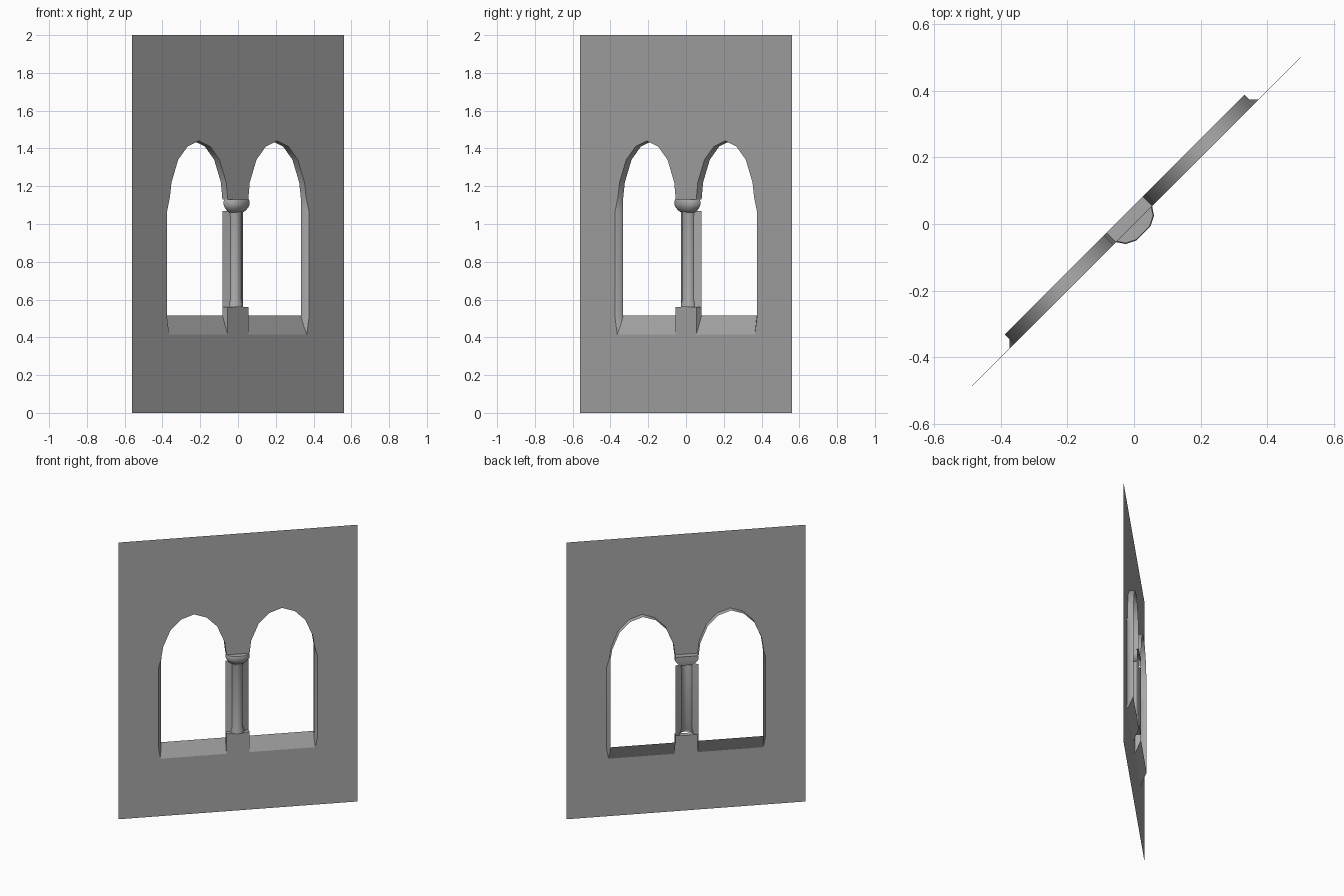
import bpy, bmesh, math

cube = bpy.data.objects.get("Cube")
if cube:
    bpy.data.objects.remove(cube, do_unlink=True)

stone = bpy.data.materials.new("grey_stone")
stone.use_nodes = True
GREY = (0.4, 0.4, 0.4, 1)
stone.diffuse_color = GREY
stone.node_tree.nodes["Principled BSDF"].inputs["Base Color"].default_value = GREY

PIER, HALF, DEPTH = 0.077, 0.795, 0.04
SILL, PEDESTAL, SPRING = 0.415, 0.56, 1.13


def finish(bm, name, smooth=False):
    """Local x runs along the wall, local y points behind it; turn it 45 degrees."""
    mesh = bpy.data.meshes.new(name)
    bm.to_mesh(mesh)
    bm.free()
    mesh.materials.append(stone)
    ob = bpy.data.objects.new(name, mesh)
    bpy.context.collection.objects.link(ob)
    ob.rotation_euler.z = math.radians(45)
    if smooth:
        bpy.ops.object.select_all(action='DESELECT')
        ob.select_set(True)
        bpy.context.view_layer.objects.active = ob
        bpy.ops.object.shade_smooth_by_angle(angle=math.radians(40))
    return ob


def loft(bm, rows, closed):
    """Skin neighbouring rows of points with quads."""
    rows = [[bm.verts.new(p) for p in row] for row in rows]
    for low, high in zip(rows, rows[1:]):
        n = len(low)
        for i in range(n if closed else n - 1):
            j = (i + 1) % n
            bm.faces.new((low[i], low[j], high[j], high[i]))
    return rows


def opening(depth):
    """Outline of the twin window at a depth behind the wall face."""
    t = depth / DEPTH
    flare = 0.02 * max(0, 1 - 2 * t)
    sill = SILL + 0.1 * t
    mid = 0.293
    half = [(PIER, PEDESTAL), (PIER, sill), (0.51 + flare / 4, sill),
            (0.51 + flare, 0.5 + 0.03 * t), (0.51 + flare, 1.07), (0.51, 1.14)]
    arch = [(0.205, 1.22), (0.155, 1.34), (0.085, 1.41), (0, 1.44)]
    half += [(mid + x, z) for x, z in arch]
    half += [(mid - x, z) for x, z in reversed(arch[:-1])]
    half += [(PIER, SPRING)]
    loop = half + [(-x, z) for x, z in reversed(half)]
    return [(x, depth, z) for x, z in loop]


# Thin wall sheet around the opening
bm = bmesh.new()
frame = [(-HALF, 0, 0), (HALF, 0, 0), (HALF, 0, 2), (-HALF, 0, 2)]
for outline in (frame, opening(0)):
    vs = [bm.verts.new(p) for p in outline]
    for i, v in enumerate(vs):
        bm.edges.new((v, vs[(i + 1) % len(vs)]))
bmesh.ops.triangle_fill(bm, edges=bm.edges[:], use_beauty=True)
for f in bm.faces:
    f.normal_update()
    if f.normal.y > 0:
        f.normal_flip()
finish(bm, "wall")

# Sloped sills, chamfered jambs, arch soffits and pedestal sides
bm = bmesh.new()
loft(bm, [opening(d) for d in (0, DEPTH / 2, DEPTH)], True)
finish(bm, "window_reveals", True)

# Open-backed column with side wings and flared ends
bm = bmesh.new()
rows = []
for z, s in ((PEDESTAL, 1.25), (0.58, 1.2), (0.6, 1), (1.04, 1), (1.07, 1.15)):
    r = 0.035 * s
    arc = [math.pi * (1 + k / 10) for k in range(11)]
    row = [(r * math.cos(a), 0.022 + r * math.sin(a), z) for a in arc]
    rows.append([(-PIER, DEPTH, z)] + row + [(PIER, DEPTH, z)])
loft(bm, rows, False)
finish(bm, "column", True)

# Cushion capital
bm = bmesh.new()
plan = [(-PIER, 0.03), (-PIER, 0), (-0.06, -0.025), (-0.03, -0.04)]
plan += [(-x, y) for x, y in reversed(plan)]
rows = []
for z, s in ((1.06, 0.5), (1.07, 0.72), (1.085, 0.9), (1.1, 1), (1.122, 1), (SPRING, 0.96)):
    rows.append([(x * s, 0.02 + (y - 0.02) * s, z) for x, y in plan])
rows = loft(bm, rows, True)
bm.faces.new(rows[-1])
bm.faces.new(rows[0][::-1])
finish(bm, "capital", True)
